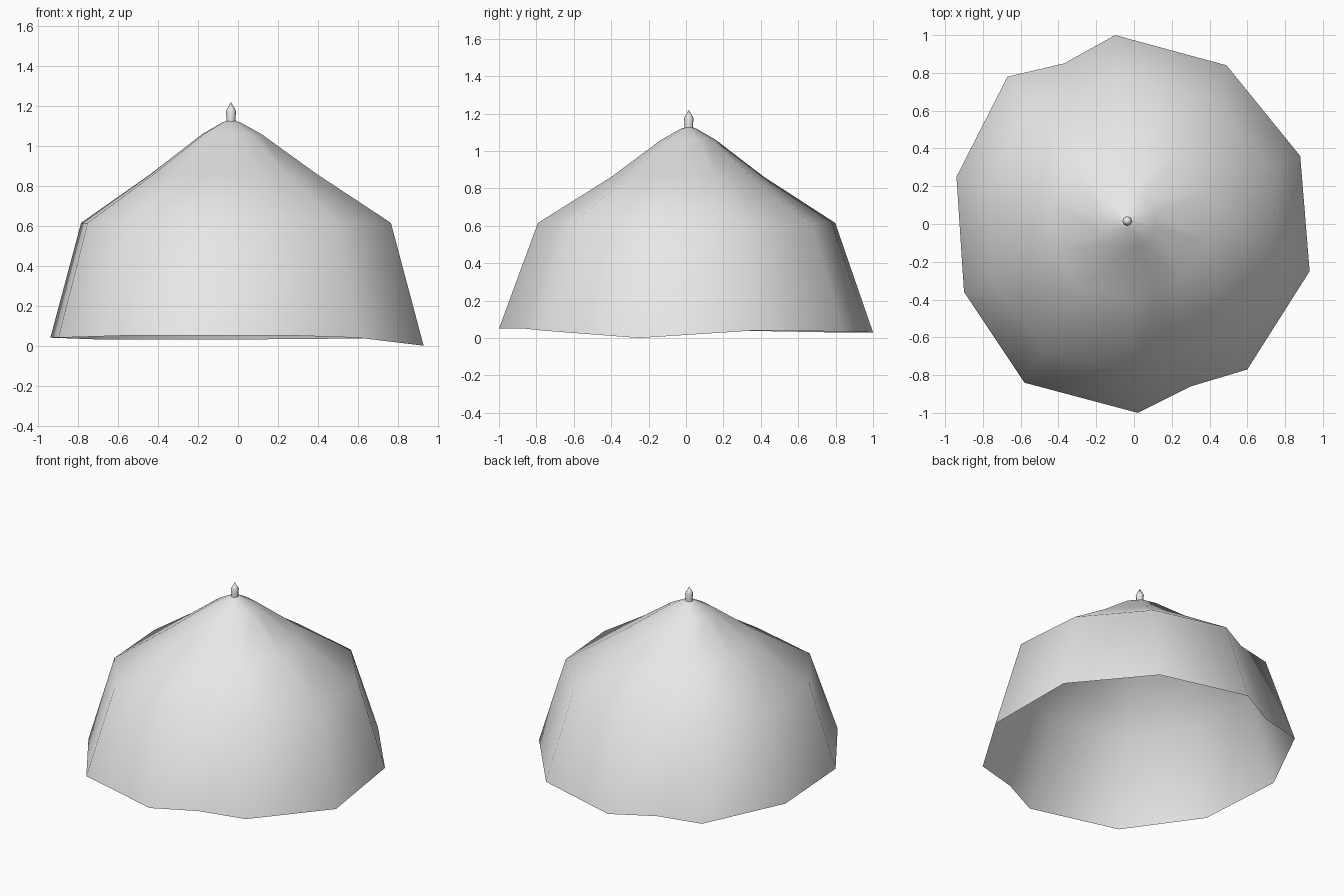
import bpy, bmesh, math

cube = bpy.data.objects.get("Cube")
if cube:
    bpy.data.objects.remove(cube, do_unlink=True)

# One plain canvas colour
canvas = bpy.data.materials.new("plain_grey")
canvas.use_nodes = True
grey = (0.8, 0.8, 0.8, 1)
canvas.diffuse_color = grey
canvas.node_tree.nodes["Principled BSDF"].inputs["Base Color"].default_value = grey

AXIS_X, AXIS_Y = -0.035, 0.015


def loft(name, rings, tip=None):
    """Skin a stack of equal-sided rings, with an optional pointed top."""
    bm = bmesh.new()
    loops = [[bm.verts.new(p) for p in ring] for ring in rings]
    n = len(loops[0])
    for low, high in zip(loops, loops[1:]):
        for i in range(n):
            j = (i + 1) % n
            bm.faces.new((low[i], low[j], high[j], high[i]))
    if tip:
        top = bm.verts.new(tip)
        for i in range(n):
            bm.faces.new((loops[-1][i], loops[-1][(i + 1) % n], top))
    mesh = bpy.data.meshes.new(name)
    bm.to_mesh(mesh)
    bm.free()
    mesh.materials.append(canvas)
    for poly in mesh.polygons:
        poly.use_smooth = True
    obj = bpy.data.objects.new(name, mesh)
    bpy.context.collection.objects.link(obj)
    return obj


# Hem of the canopy on the ground, counter-clockwise, one corner sagging
hem = [(0.93, -0.25, 0.0), (0.88, 0.36, 0.04), (0.49, 0.84, 0.035),
       (-0.10, 1.0, 0.03), (-0.37, 0.85, 0.03), (-0.67, 0.78, 0.03),
       (-0.94, 0.25, 0.04), (-0.90, -0.36, 0.04), (-0.58, -0.84, 0.05),
       (0.02, -1.0, 0.05), (0.30, -0.86, 0.05), (0.60, -0.77, 0.04)]

# Shoulder and roof rings: x scale, y scale, height
levels = [(0.83, 0.795, 0.615), (0.445, 0.41, 0.86),
          (0.158, 0.145, 1.06), (0.045, 0.04, 1.12)]


def scaled_hem(sx, sy, z):
    return [(AXIS_X + (x - AXIS_X) * sx, AXIS_Y + (y - AXIS_Y) * sy, z)
            for x, y, _ in hem]


# Open-bottomed tent canopy
loft("tent_canopy", [hem] + [scaled_hem(*level) for level in levels],
     (AXIS_X, AXIS_Y, 1.13))


# Pole tip poking out of the roof
def circle(radius, z, sides=8):
    return [(AXIS_X + radius * math.cos(math.tau * i / sides),
             AXIS_Y + radius * math.sin(math.tau * i / sides), z)
            for i in range(sides)]


loft("pole_tip", [circle(0.026, 1.11), circle(0.022, 1.14), circle(0.026, 1.175)],
     (AXIS_X, AXIS_Y, 1.22))
